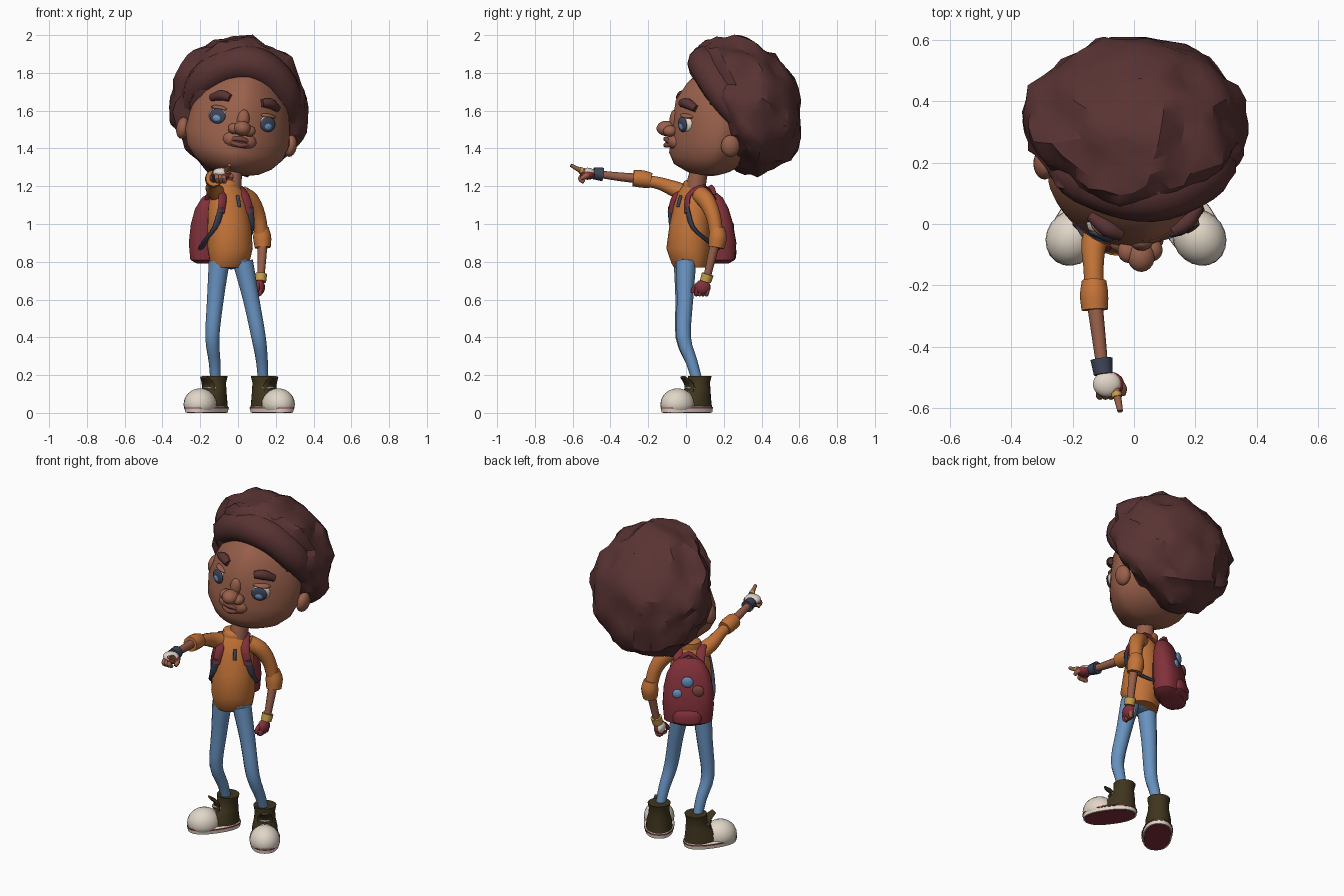
import bpy, bmesh, math
from mathutils import Vector, Matrix, noise

cube = bpy.data.objects.get("Cube")
if cube:
    bpy.data.objects.remove(cube, do_unlink=True)


def material(name, *rgb):
    m = bpy.data.materials.new(name)
    m.use_nodes = True
    m.diffuse_color = (*rgb, 1)
    m.node_tree.nodes["Principled BSDF"].inputs["Base Color"].default_value = (*rgb, 1)
    return m


SKIN = material("brown skin", .32, .118, .07)
LIP = material("lip brown", .21, .065, .047)
HAIR = material("dark brown hair", .1, .033, .033)
ORANGE = material("orange shirt", .55, .175, .04)
DENIM = material("blue denim", .14, .29, .53)
OLIVE = material("dark olive canvas", .05, .036, .013)
WHITE = material("off white", .75, .67, .57)
RED = material("deep red", .22, .03, .042)
NAVY = material("navy slate", .05, .06, .1)
GOLD = material("gold", .56, .34, .07)

# Frames for the turned torso and the tilted, slightly turned head
ID = Matrix()
BODY = Matrix.Translation((-.052, .03, 0)) @ Matrix.Rotation(math.radians(30), 4, 'Z')
HEAD = (Matrix.Translation((0, .2, 1.5)) @ Matrix.Rotation(math.radians(9.5), 4, 'Y')
        @ Matrix.Rotation(math.radians(4), 4, 'Z') @ Matrix.Translation((0, -.2, -1.5)))


def finish(name, bm, mat, frame, angle=40):
    bmesh.ops.transform(bm, matrix=frame, verts=bm.verts)
    bmesh.ops.recalc_face_normals(bm, faces=bm.faces)
    mesh = bpy.data.meshes.new(name)
    bm.to_mesh(mesh)
    bm.free()
    mesh.materials.append(mat)
    mesh.shade_smooth()
    mesh.set_sharp_from_angle(angle=math.radians(angle))
    bpy.context.collection.objects.link(bpy.data.objects.new(name, mesh))


def skin_rings(name, rings, mat, frame):
    bm = bmesh.new()
    loops = [[bm.verts.new(p) for p in ring] for ring in rings]
    n = len(loops[0])
    for a, b in zip(loops, loops[1:]):
        for i in range(n):
            bm.faces.new((a[i], a[(i + 1) % n], b[(i + 1) % n], b[i]))
    bm.faces.new(loops[0])
    bm.faces.new(loops[-1])
    finish(name, bm, mat, frame)


def loft(name, rows, mat, frame=ID, n=24, square=1.0):
    """Stack of level rings, each given as z, centre y, half width, half depth."""
    rings = []
    for z, cy, rx, ry in rows:
        ring = []
        for i in range(n):
            c, s = math.cos(math.tau * i / n), math.sin(math.tau * i / n)
            ring.append((math.copysign(abs(c) ** square, c) * rx,
                         cy + math.copysign(abs(s) ** square, s) * ry, z))
        rings.append(ring)
    skin_rings(name, rings, mat, frame)


def tube(name, pts, mat, frame=ID, ref=(1, 0, 0), flat=1.0, n=12, steps=3):
    """Smooth tube through points given as x, y, z, radius."""
    p = [Vector(q) for q in pts]
    p = [p[0] * 2 - p[1]] + p + [p[-1] * 2 - p[-2]]
    path = []
    for a, b, c, d in zip(p, p[1:], p[2:], p[3:]):
        for k in range(steps):
            t = k / steps
            path.append(.5 * (2 * b + (c - a) * t + (2 * a - 5 * b + 4 * c - d) * t * t
                              + (3 * b - a - 3 * c + d) * t ** 3))
    path.append(p[-2])
    rings = []
    for i, q in enumerate(path):
        t = (path[min(i + 1, len(path) - 1)] - path[max(i - 1, 0)]).to_3d().normalized()
        side = (Vector(ref) - t * t.dot(Vector(ref))).normalized()
        up = t.cross(side)
        rings.append([q.to_3d() + q.w * (side * math.cos(math.tau * j / n)
                                         + up * flat * math.sin(math.tau * j / n))
                      for j in range(n)])
    skin_rings(name, rings, mat, frame)


def ball(name, centre, size, mat, frame=ID, turn=0, floor=-1):
    bm = bmesh.new()
    m = Matrix.Translation(centre) @ Matrix.Rotation(turn, 4, 'Z') @ Matrix.Diagonal((*size, 1))
    bmesh.ops.create_uvsphere(bm, u_segments=20, v_segments=12, radius=1, matrix=m)
    for v in bm.verts:
        v.co.z = max(v.co.z, floor)
    finish(name, bm, mat, frame)


# Head and neck
loft("head", [(1.26, .13, .05, .05), (1.28, .12, .14, .12), (1.32, .12, .205, .185),
              (1.38, .14, .258, .23), (1.46, .16, .28, .242), (1.56, .18, .268, .25),
              (1.66, .2, .243, .255), (1.75, .22, .195, .215), (1.82, .23, .14, .15)],
     SKIN, HEAD, 40, 1.22)
tube("neck", [(-.035, .05, 1.18, .052), (-.03, .06, 1.24, .05), (-.02, .08, 1.32, .045)], SKIN)
ball("muzzle", (0, -.058, 1.445), (.09, .045, .05), SKIN, HEAD)
ball("nose_tip", (0, -.105, 1.51), (.046, .052, .04), SKIN, HEAD)
ball("nose_bridge", (0, -.06, 1.55), (.034, .028, .06), SKIN, HEAD)
for label, z, bend in (("upper_lip", 1.443, .01), ("lower_lip", 1.426, -.006)):
    tube(label, [(-.08, -.06, 1.437, .006), (0, -.108, z + bend, .013),
                 (.08, -.06, 1.437, .006)], LIP, HEAD, (0, 1, 0))
for s, side in ((-1, "right"), (1, "left")):
    ball(side + "_nostril", (s * .04, -.087, 1.502), (.034, .038, .03), SKIN, HEAD)
    ball(side + "_ear", (s * .29, .215, 1.46), (.034, .05, .058), SKIN, HEAD)
    turn = s * math.radians(24)
    out = Vector((math.sin(turn), -math.cos(turn), 0))
    eye = Vector((s * .121, .004, 1.553))
    ball(side + "_eye", eye, (.06, .046, .05), WHITE, HEAD, turn)
    ball(side + "_iris", eye + out * .036, (.045, .0135, .04), NAVY, HEAD, turn)
    ball(side + "_iris_glow", eye + out * .042 + Vector((0, 0, -.01)), (.024, .0105, .02),
         DENIM, HEAD, turn)
    ball(side + "_eyelid", eye + Vector((0, 0, .043)), (.055, .038, .015), SKIN, HEAD, turn)
    tube(side + "_eyebrow", [(s * .085, -.03, 1.658, .02), (s * .13, -.005, 1.665, .028),
                             (s * .178, .04, 1.643, .019)], HAIR, HEAD, (0, 1, 0))

# Lumpy hair: a tilted ball, shallow towards the face
bm = bmesh.new()
bmesh.ops.create_icosphere(bm, subdivisions=4, radius=1)
axis, back = Vector((0, -.49, .87)), Vector((0, .87, .49))
for v in bm.verts:
    a, b, c = v.co
    lump = 1 + .11 * noise.noise(v.co * 2.6) + .06 * noise.noise(v.co * 5.5)
    low = min(c, 0)
    depth = .3 + .03 * low if b > 0 else .18 - .14 * low
    v.co = (Vector((-.008, .305, 1.617)) + lump * (Vector((a * .362, 0, 0))
            + back * b * depth + axis * c * (.37 if low else .388)))
finish("hair", bm, HAIR, HEAD, 28)
tube("hair_fringe", [(-.27, .28, 1.57, .05), (-.225, .185, 1.72, .085), (-.12, .125, 1.82, .093),
                     (-.003, .105, 1.853, .098), (.115, .125, 1.82, .093), (.22, .185, 1.72, .085),
                     (.265, .28, 1.57, .05)], HAIR, HEAD, (0, 1, 0))

# Shirt
loft("shirt", [(.77, -.01, .1, .08), (.79, -.015, .108, .088), (.87, -.02, .122, .115),
               (1.0, -.01, .118, .105), (1.1, 0, .11, .088), (1.17, .005, .095, .068),
               (1.205, .01, .06, .05)], ORANGE, BODY)
loft("collar", [(1.19, .015, .062, .058), (1.21, .015, .062, .06), (1.228, .02, .058, .055),
                (1.234, .02, .045, .042)], ORANGE, BODY)
tube("zipper", [(.015, -.074, 1.15, .009), (.015, -.085, 1.12, .009), (.015, -.093, 1.09, .009)],
     NAVY, BODY)

# Backpack
loft("backpack", [(.79, .145, .1, .05), (.81, .15, .135, .075), (.9, .15, .143, .083),
                  (1.0, .14, .138, .073), (1.08, .13, .12, .06), (1.14, .12, .085, .045),
                  (1.17, .11, .04, .025)], RED, BODY, 24, .85)
loft("backpack_pocket", [(.8, .195, .06, .03), (.82, .205, .08, .043), (.86, .205, .082, .045),
                         (.89, .2, .07, .038), (.905, .19, .045, .025)], RED, BODY, 24, .85)
tube("backpack_handle", [(-.05, .11, 1.15, .013), (0, .12, 1.195, .013), (.05, .11, 1.15, .013)],
     RED, BODY, (0, 1, 0))
for label, x, y, z, r, mat in (("round_patch", 0, .2, 1.055, .033, DENIM),
                               ("small_patch", .055, .207, .985, .028, DENIM),
                               ("long_patch", -.06, .205, 1.005, .034, LIP)):
    ball(label, (x, y, z), (r, .014, r), mat, BODY)
for s, side in ((-1, "right"), (1, "left")):
    tube(side + "_strap", [(s * .06, .1, 1.13, .026), (s * .066, .03, 1.2, .026),
                           (s * .07, -.06, 1.15, .024), (s * .09, -.08, 1.06, .022)],
         RED, BODY, flat=.4)
    tube(side + "_strap_webbing", [(s * .088, -.08, 1.09, .019), (s * .108, -.055, .98, .021),
                                   (s * .122, .03, .91, .018), (s * .11, .1, .87, .015)],
         NAVY, BODY, flat=.5)

# Jeans
ball("jeans_seat", (-.035, .005, .805), (.095, .07, .045), DENIM)
tube("right_leg", [(-.1, -.01, .8, .055), (-.12, -.012, .6, .044), (-.136, -.018, .4, .037),
                   (-.124, .03, .27, .031), (-.118, .065, .15, .027)], DENIM)
tube("left_leg", [(.026, 0, .8, .054), (.07, -.005, .6, .043), (.109, -.012, .4, .038),
                  (.127, .03, .27, .031), (.134, .065, .15, .027)], DENIM)

# Shoes, toes turned outwards
for s, side, x in ((-1, "right", -.12), (1, "left", .133)):
    F = Matrix.Translation((x, .07, 0)) @ Matrix.Rotation(s * math.radians(35), 4, 'Z')
    loft(side + "_outsole", [(0, -.08, .072, .142), (.006, -.08, .076, .146)], RED, F, square=.85)
    loft(side + "_sole", [(.002, -.08, .08, .15), (.03, -.08, .083, .153),
                          (.036, -.08, .075, .145)], WHITE, F, square=.85)
    loft(side + "_sole_stripe", [(.022, -.08, .085, .155), (.029, -.08, .085, .155)], RED, F, square=.85)
    ball(side + "_toe_cap", (0, -.14, .045), (.085, .094, .085), WHITE, F, floor=.012)
    loft(side + "_shoe_upper", [(.03, -.03, .074, .1), (.08, -.025, .07, .088), (.12, -.005, .06, .066),
                                (.16, 0, .057, .057), (.195, .004, .064, .062)], OLIVE, F)
    tube(side + "_tongue", [(0, -.07, .1, .04), (0, -.065, .15, .042), (0, -.105, .19, .025)],
         OLIVE, F, flat=.3)
    for z in (.105, .13):
        tube(side + "_lace", [(-.038, -.052, z, .006), (0, -.087, z + .004, .006), (.038, -.052, z, .006)],
             WHITE, F, (0, 1, 0), n=6)

# Right arm, pointing forward
tube("right_sleeve", [(-.1, .02, 1.15, .05), (-.13, -.06, 1.185, .042), (-.132, -.14, 1.215, .033),
                      (-.13, -.22, 1.23, .031)], ORANGE)
tube("right_cuff", [(-.13, -.185, 1.23, .04), (-.13, -.23, 1.238, .046), (-.128, -.28, 1.243, .043)],
     ORANGE)
tube("right_forearm", [(-.13, -.24, 1.24, .026), (-.117, -.35, 1.25, .023), (-.103, -.47, 1.265, .019)], SKIN)
tube("right_wristband", [(-.106, -.44, 1.262, .036), (-.1, -.49, 1.268, .031)], NAVY)
ball("right_glove", (-.088, -.522, 1.272), (.046, .042, .026), WHITE)
ball("right_glove_palm", (-.076, -.522, 1.26), (.044, .04, .026), RED)
tube("right_index_finger", [(-.06, -.54, 1.277, .014), (-.052, -.575, 1.292, .012),
                            (-.045, -.61, 1.312, .009)], SKIN)
tube("ring", [(-.058, -.55, 1.281, .017), (-.055, -.564, 1.286, .017)], GOLD)
for i in range(3):
    x = -.075 - i * .018
    tube("right_curled_finger", [(x, -.54, 1.262, .013), (x, -.56, 1.24, .013), (x + .004, -.54, 1.222, .011)], SKIN)
tube("right_thumb", [(-.055, -.51, 1.262, .015), (-.037, -.535, 1.252, .014), (-.037, -.555, 1.24, .01)], SKIN)

# Left arm, hanging
tube("left_sleeve", [(.02, .075, 1.155, .048), (.07, .11, 1.12, .046), (.108, .145, 1.04, .039),
                     (.125, .162, .94, .036)], ORANGE)
tube("left_cuff", [(.124, .165, .98, .038), (.128, .168, .93, .048), (.131, .16, .875, .042)], ORANGE)
tube("left_forearm", [(.131, .16, .92, .027), (.127, .135, .82, .023), (.12, .11, .71, .019)], SKIN)
tube("left_bracelet", [(.122, .115, .735, .032), (.119, .103, .695, .03)], GOLD)
ball("left_glove", (.115, .088, .665), (.028, .042, .04), RED)
ball("left_glove_palm", (.102, .092, .668), (.02, .034, .032), WHITE)
for i in range(4):
    y = .06 + i * .018
    tube("left_finger", [(.12, y, .655, .012), (.115, y - .005, .63, .012), (.097, y - .006, .628, .01)],
         SKIN if i % 2 else RED)
tube("left_thumb", [(.105, .06, .675, .014), (.1, .04, .655, .012), (.1, .036, .635, .009)], RED)
